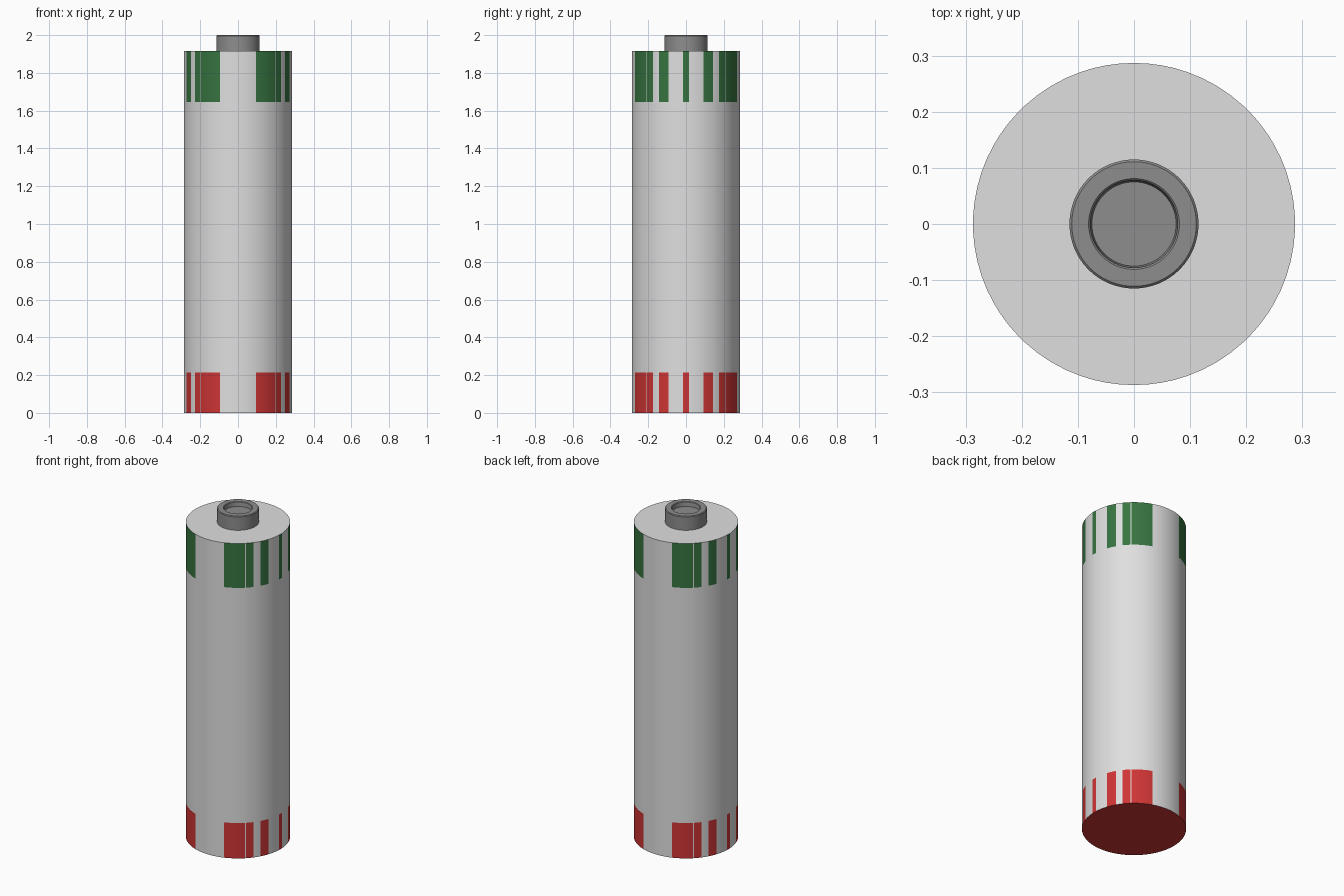
import bpy, bmesh, math

if "Cube" in bpy.data.objects:
    bpy.data.objects.remove(bpy.data.objects["Cube"])

R, TOP = 0.287, 1.915
RED_TOP, GREEN_BOTTOM = 0.215, 1.645


def material(name, rgb):
    m = bpy.data.materials.new(name)
    m.diffuse_color = (*rgb, 1)
    m.use_nodes = True
    m.node_tree.nodes["Principled BSDF"].inputs["Base Color"].default_value = m.diffuse_color
    return m


grey = material("light grey", (0.74, 0.74, 0.74))
green = material("dark green", (0.038, 0.175, 0.052))
red = material("red", (0.62, 0.035, 0.035))
steel = material("steel grey", (0.27, 0.27, 0.27))


def finish(name, bm, mats):
    bmesh.ops.recalc_face_normals(bm, faces=bm.faces)
    me = bpy.data.meshes.new(name)
    bm.to_mesh(me)
    bm.free()
    for m in mats:
        me.materials.append(m)
    ob = bpy.data.objects.new(name, me)
    bpy.context.collection.objects.link(ob)
    bpy.ops.object.select_all(action='DESELECT')
    ob.select_set(True)
    bpy.context.view_layer.objects.active = ob
    bpy.ops.object.shade_smooth_by_angle(angle=math.radians(35))
    return ob


def lathe(bm, profile, angles):
    """Revolve (radius, z) points through the given angles, capping both ends."""
    rings = [[bm.verts.new((r * math.cos(math.radians(a)), r * math.sin(math.radians(a)), z))
              for a in angles] for r, z in profile]
    n = len(angles)
    for lo, hi in zip(rings, rings[1:]):
        for i in range(n):
            j = (i + 1) % n
            bm.faces.new((lo[i], lo[j], hi[j], hi[i]))
    bm.faces.new(rings[0])
    bm.faces.new(rings[-1])


# Coloured stripes of one quadrant, in degrees from the x axis; mirrored into all four
STRIPES = [(0, 3), (19, 29.6), (37.5, 46), (47.1, 70.7)]
edges = [0, 3, 8, 13.5, 19, 24.3, 29.6, 33.5, 37.5, 42, 46, 47.1, 53, 59, 65, 70.7, 75.5, 80, 85, 90]
angles = sorted({round(b, 3) for a in edges for b in (a, 180 - a, 180 + a, (360 - a) % 360)})

# Battery body with striped bands at both ends
bm = bmesh.new()
lathe(bm, [(R, 0), (R, RED_TOP), (R, GREEN_BOTTOM), (R, TOP)], angles)
for f in bm.faces:
    c = f.calc_center_median()
    if len(f.verts) > 4:                      # end caps
        f.material_index = 2 if c.z < 0.1 else 0
        continue
    a = math.degrees(math.atan2(abs(c.y), abs(c.x)))
    if any(s < a < e for s, e in STRIPES):
        f.material_index = 2 if c.z < RED_TOP else 1 if c.z > GREEN_BOTTOM else 0
finish("battery_body", bm, [grey, green, red])

# Hollowed terminal on top
bm = bmesh.new()
lathe(bm, [(0.115, TOP), (0.115, 1.996), (0.111, 2.0), (0.081, 2.0), (0.078, 1.997), (0.075, 1.972)],
      [i * 360 / 64 for i in range(64)])
finish("terminal", bm, [steel])
